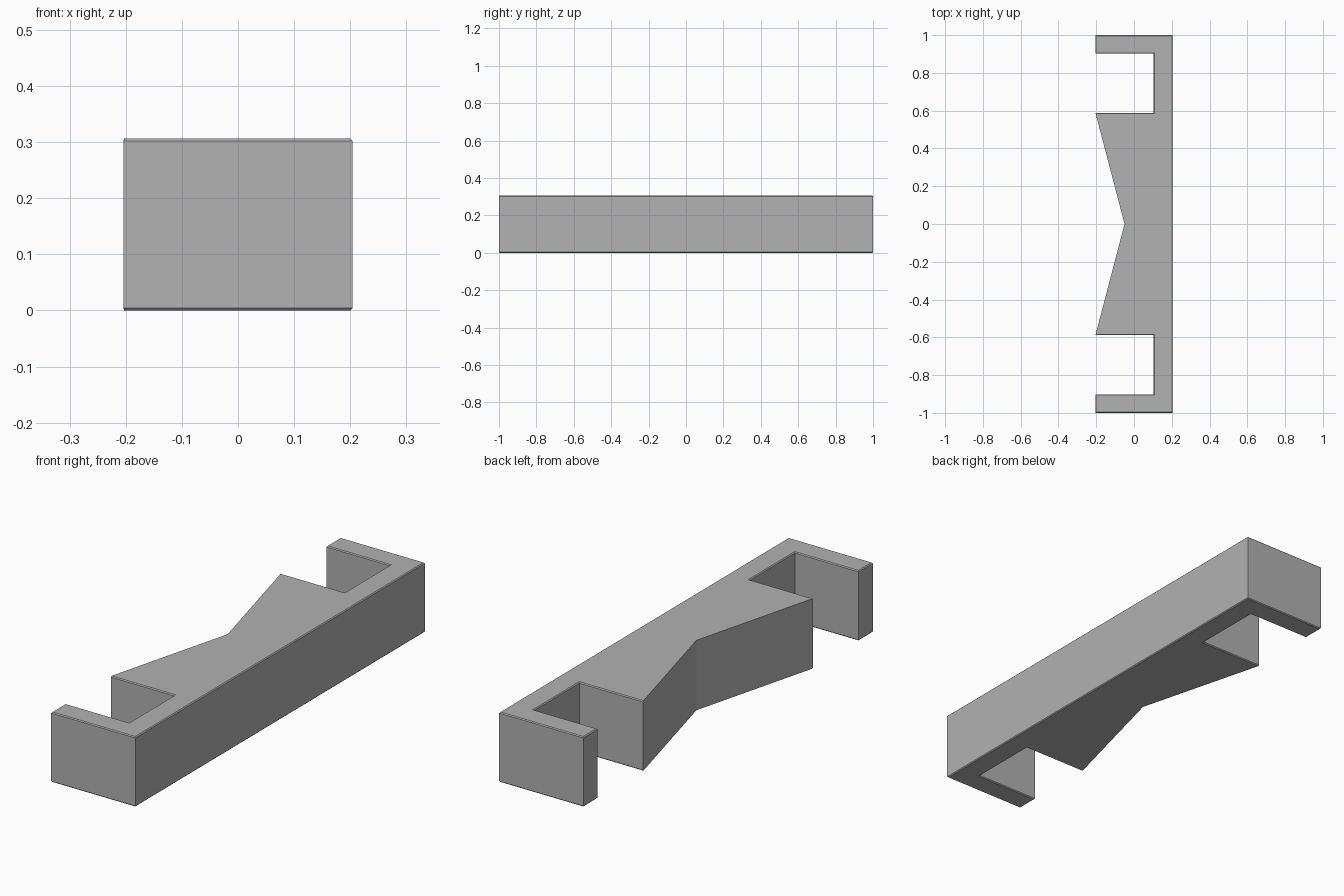
import bpy
import bmesh

cube = bpy.data.objects.get("Cube")
if cube:
    bpy.data.objects.remove(cube, do_unlink=True)

HEIGHT = 0.306
CHAMFER = 0.004

# Plain grey material
grey = bpy.data.materials.new("plain_grey")
grey.use_nodes = True
colour = (0.445, 0.445, 0.445, 1)
grey.diffuse_color = colour
grey.node_tree.nodes["Principled BSDF"].inputs["Base Color"].default_value = colour

# Half outline from the notch centre to the far end, mirrored along y
half = [(-0.05, 0), (-0.204, 0.588), (0.104, 0.588), (0.104, 0.902),
        (-0.204, 0.902), (-0.204, 1), (0.204, 1)]
outline = half + [(x, -y) for x, y in reversed(half[1:])]

# Extruded bracket body
bm = bmesh.new()
base = bm.faces.new([bm.verts.new((x, y, 0)) for x, y in outline])
top = bmesh.ops.extrude_face_region(bm, geom=[base])["geom"]
bmesh.ops.translate(bm, vec=(0, 0, HEIGHT),
                    verts=[v for v in top if isinstance(v, bmesh.types.BMVert)])
bmesh.ops.recalc_face_normals(bm, faces=bm.faces)


def is_rim(edge):
    """Horizontal edge that is not part of the slanted notch."""
    a, b = (v.co for v in edge.verts)
    straight = abs(a.x - b.x) < 0.001 or abs(a.y - b.y) < 0.001
    return abs(a.z - b.z) < 0.001 and straight


# Fine chamfer around the top and bottom rims
bmesh.ops.bevel(bm, geom=[e for e in bm.edges if is_rim(e)], offset=CHAMFER,
                offset_type='OFFSET', segments=1, profile=0.5,
                affect='EDGES', clamp_overlap=True)
bmesh.ops.recalc_face_normals(bm, faces=bm.faces)

mesh = bpy.data.meshes.new("bracket_body")
bm.to_mesh(mesh)
bm.free()
mesh.materials.append(grey)
body = bpy.data.objects.new("bracket_body", mesh)
bpy.context.collection.objects.link(body)
